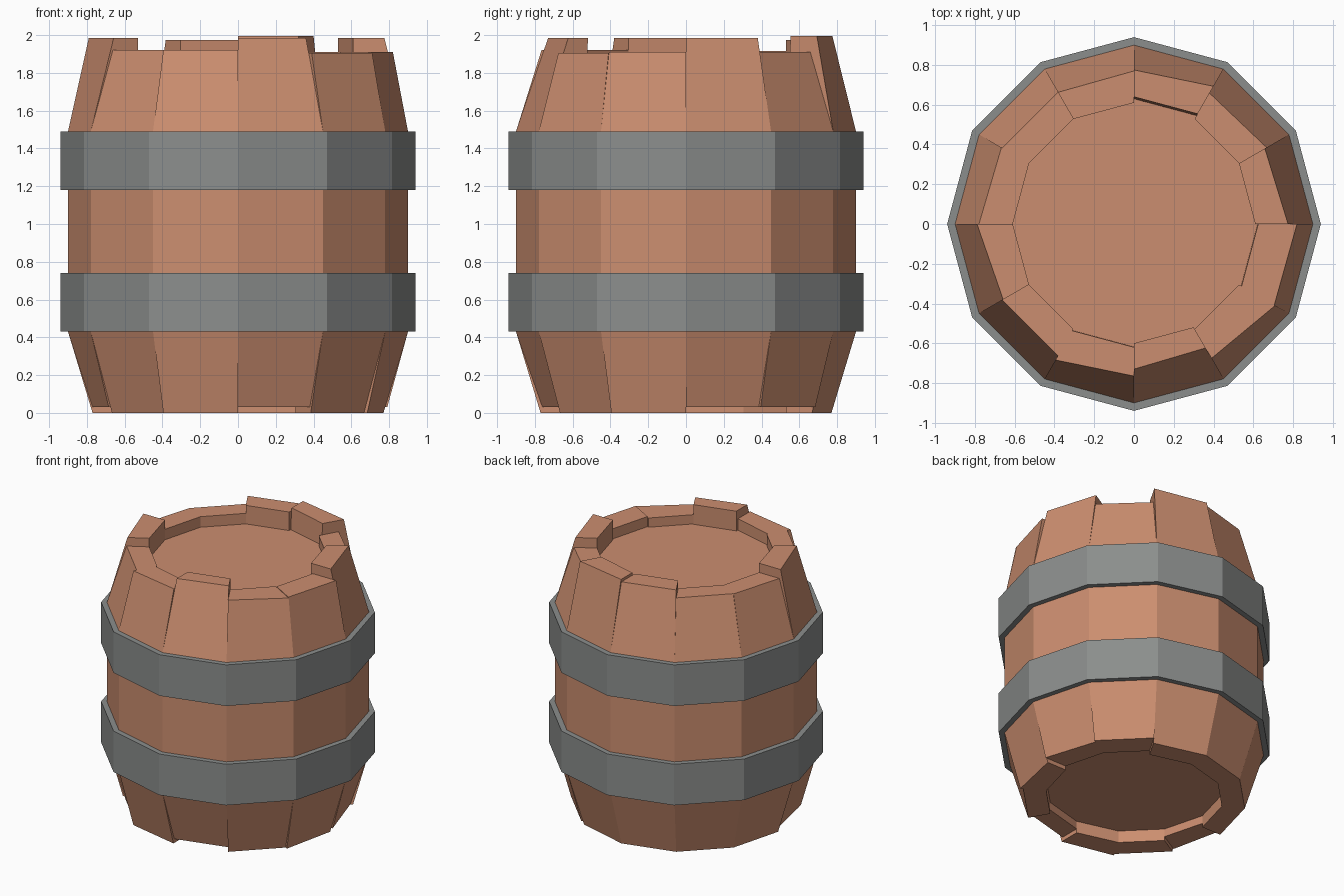
import bpy, bmesh
from math import radians, cos, sin

if "Cube" in bpy.data.objects:
    bpy.data.objects.remove(bpy.data.objects["Cube"])

SIDES = 12
STEP = 360 / SIDES


def material(name, color):
    m = bpy.data.materials.new(name)
    m.diffuse_color = (*color, 1)
    m.use_nodes = True
    m.node_tree.nodes["Principled BSDF"].inputs["Base Color"].default_value = m.diffuse_color
    return m


wood = material("wood", (0.60, 0.27, 0.16))
iron = material("iron", (0.26, 0.27, 0.265))


def finish(bm, name, mat):
    bmesh.ops.recalc_face_normals(bm, faces=bm.faces)
    me = bpy.data.meshes.new(name)
    bm.to_mesh(me)
    bm.free()
    me.materials.append(mat)
    ob = bpy.data.objects.new(name, me)
    bpy.context.collection.objects.link(ob)
    return ob


def polar(r, deg, z):
    return (r * cos(radians(deg)), r * sin(radians(deg)), z)


# One wooden stave: four cross-sections lofted from bottom to top
def stave(k, top, r0, r1, shift, bottom, b0, b1):
    a0, a1 = k * STEP, (k + 1) * STEP
    sections = [
        (bottom, b0, b1, 0.61, 0.61),
        (0.43, 0.9, 0.9, 0.61, 0.61),
        (1.49, 0.9, 0.9, 0.61, 0.61),
        (top, r0, r1, 0.61 + shift, 0.61 + shift),
    ]
    bm = bmesh.new()
    rings = []
    for z, o0, o1, i0, i1 in sections:
        rings.append([bm.verts.new(polar(r, a, z)) for r, a in
                      ((o0, a0), (o1, a1), (i1, a1), (i0, a0))])
    for lo, hi in zip(rings, rings[1:]):
        for i in range(4):
            j = (i + 1) % 4
            bm.faces.new((lo[i], lo[j], hi[j], hi[i]))
    bm.faces.new(rings[0])
    bm.faces.new(rings[-1])
    finish(bm, f"stave_{k + 1}", wood)


# top height, top radii, inner shift, bottom height, bottom radii
STAVES = [
    (1.985, 0.775, 0.76, 0.00, 0.03, 0.79, 0.77),
    (1.91, 0.77, 0.76, 0.00, 0.03, 0.79, 0.79),
    (1.995, 0.80, 0.775, 0.03, 0.00, 0.77, 0.77),
    (1.975, 0.77, 0.765, 0.00, 0.00, 0.77, 0.77),
    (1.915, 0.765, 0.765, 0.00, 0.00, 0.77, 0.77),
    (1.915, 0.77, 0.78, 0.00, 0.00, 0.77, 0.77),
    (1.985, 0.79, 0.76, 0.00, 0.03, 0.77, 0.79),
    (1.92, 0.765, 0.765, 0.00, 0.00, 0.77, 0.77),
    (1.92, 0.79, 0.765, 0.01, 0.00, 0.79, 0.77),
    (1.985, 0.73, 0.72, -0.01, 0.03, 0.76, 0.76),
    (1.905, 0.78, 0.82, 0.00, 0.00, 0.77, 0.77),
    (1.91, 0.815, 0.82, 0.015, 0.00, 0.79, 0.77),
]
for k, spec in enumerate(STAVES):
    stave(k, *spec)

# Inner core whose ends are the recessed lid and base
bm = bmesh.new()
lower = [bm.verts.new(polar(0.63, i * STEP, 0.09)) for i in range(SIDES)]
upper = [bm.verts.new(polar(0.63, i * STEP, 1.835)) for i in range(SIDES)]
bm.faces.new(lower)
bm.faces.new(upper)
for i in range(SIDES):
    j = (i + 1) % SIDES
    bm.faces.new((lower[i], lower[j], upper[j], upper[i]))
finish(bm, "lid_and_base", wood)


# Iron hoops: rectangular section swept round the twelve sides
def hoop(name, z0, z1):
    bm = bmesh.new()
    rings = [[bm.verts.new(polar(r, i * STEP, z)) for r, z in
              ((0.94, z0), (0.94, z1), (0.89, z1), (0.89, z0))]
             for i in range(SIDES)]
    for i in range(SIDES):
        a, b = rings[i], rings[(i + 1) % SIDES]
        for s in range(4):
            t = (s + 1) % 4
            bm.faces.new((a[s], b[s], b[t], a[t]))
    finish(bm, name, iron)


hoop("lower_hoop", 0.43, 0.74)
hoop("upper_hoop", 1.18, 1.49)
